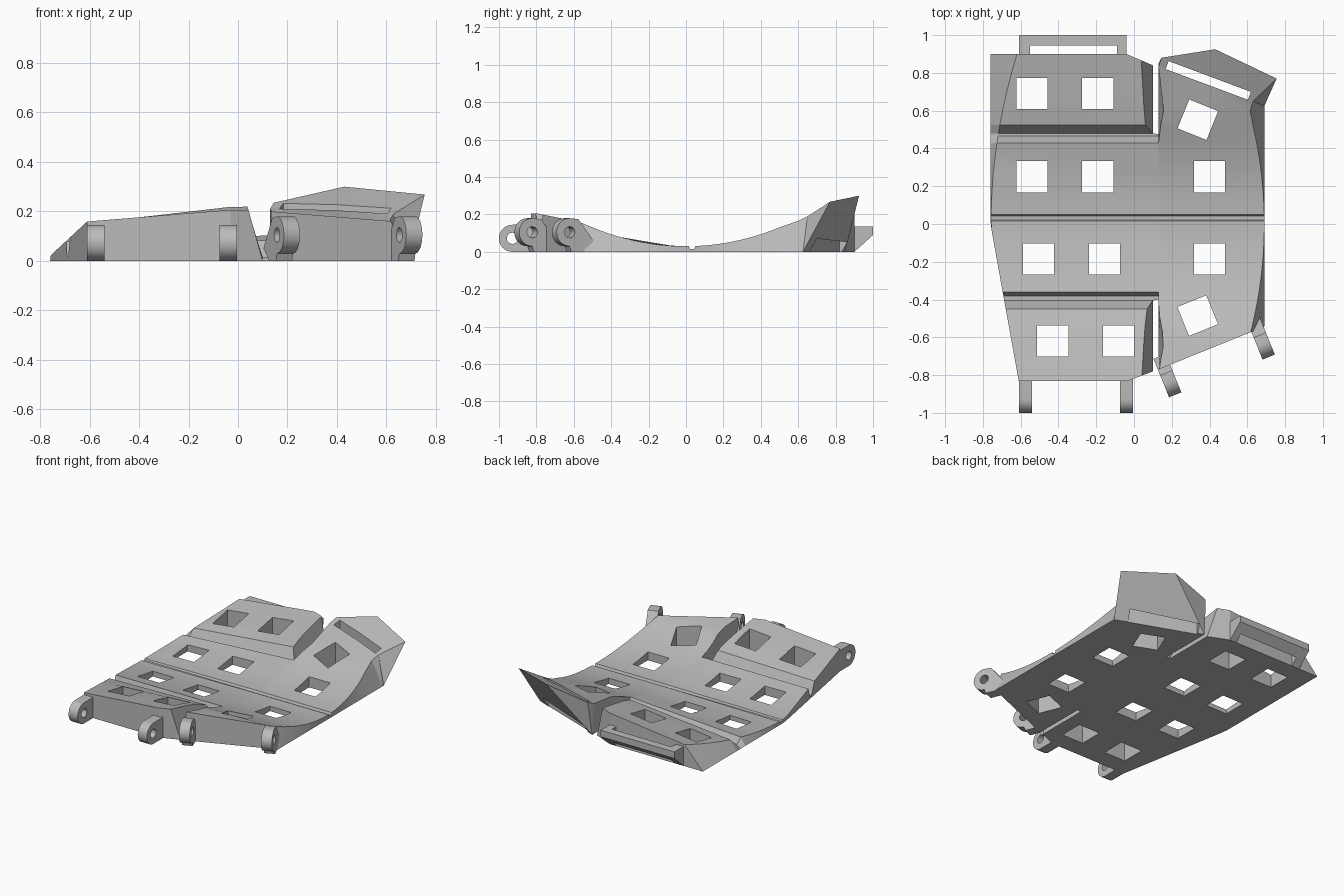
import bpy, bmesh, math
from mathutils import Vector, Matrix

if "Cube" in bpy.data.objects:
    bpy.data.objects.remove(bpy.data.objects["Cube"])

grey = bpy.data.materials.new("plain_grey")
grey.use_nodes = True
grey.diffuse_color = (0.5, 0.5, 0.5, 1)
grey.node_tree.nodes["Principled BSDF"].inputs["Base Color"].default_value = (0.5, 0.5, 0.5, 1)


def add_object(name, bm):
    bmesh.ops.recalc_face_normals(bm, faces=bm.faces)
    mesh = bpy.data.meshes.new(name)
    bm.to_mesh(mesh)
    bm.free()
    mesh.materials.append(grey)
    obj = bpy.data.objects.new(name, mesh)
    bpy.context.collection.objects.link(obj)
    return obj


def loft(sections):
    """Closed solid through a list of equal-length rings."""
    bm = bmesh.new()
    rings = [[bm.verts.new(p) for p in s] for s in sections]
    n = len(rings[0])
    for a, b in zip(rings, rings[1:]):
        for i in range(n):
            j = (i + 1) % n
            bm.faces.new((a[i], a[j], b[j], b[i]))
    bm.faces.new(rings[0])
    bm.faces.new(rings[-1])
    return bm


def trim(bm, point, normal):
    """Slice off everything on the normal side of an upright plane."""
    geom = bm.verts[:] + bm.edges[:] + bm.faces[:]
    cut = bmesh.ops.bisect_plane(bm, geom=geom, plane_co=(*point, 0), plane_no=(*normal, 0),
                                 clear_outer=True)
    edges = [e for e in cut["geom_cut"] if isinstance(e, bmesh.types.BMEdge)]
    bmesh.ops.edgeloop_fill(bm, edges=edges)


def cut_boxes(obj, boxes):
    """Cut upright holes given as (x, y, width, depth, degrees)."""
    bm = bmesh.new()
    for x, y, w, d, angle in boxes:
        m = (Matrix.Translation((x, y, 0.1)) @ Matrix.Rotation(math.radians(angle), 4, "Z")
             @ Matrix.Diagonal((w, d, 1, 1)))
        bmesh.ops.create_cube(bm, size=1, matrix=m)
    cutter = add_object(obj.name + "_cutter", bm)
    mod = obj.modifiers.new("holes", "BOOLEAN")
    mod.operation, mod.solver, mod.object = "DIFFERENCE", "EXACT", cutter
    bpy.context.view_layer.objects.active = obj
    bpy.ops.object.modifier_apply(modifier="holes")
    bpy.data.objects.remove(cutter)


def height(y):
    a = abs(y)
    return 0.03 + 0.4 * a * a if a < 0.57 else 0.16 + 0.2 * (a - 0.57)


def steps(a, b, n):
    return [a + (b - a) * i / n for i in range(n + 1)]


GROOVE = 0.015
front_half = steps(-0.36, 0.015, 7)
rear_half = steps(0.05, 0.43, 7)


# Left panel: front flap, middle and rear flap joined by thin folding grooves
def left_section(y, kind):
    edge = -0.76 + 0.18 * max(-y, 0)
    crease = edge if y < 0 else -0.757 + 0.17 * y * y
    zl = 0.02 + 0.93 * (crease + 0.76)
    zr = height(y)
    xr = 0.1 - 0.28 * zr if kind == "flap" else 0.13
    base = 0.1 if kind == "flap" else 0.13
    if kind == "groove":
        zl = zr = GROOVE
    if kind == "toe":
        zl = zr = GROOVE
        base = xr = 0.1
    return [(edge, y, 0), (crease, y, zl), (xr, y, zr), (base, y, 0)]


rows = [(y, "flap") for y in steps(-0.83, -0.45, 4)]
rows += [(-0.405, "toe"), (-0.4, "groove"), (-0.38, "groove")]
rows += [(y, "middle") for y in front_half]
rows += [(0.022, "groove"), (0.043, "groove")]
rows += [(y, "middle") for y in rear_half]
rows += [(0.465, "groove"), (0.475, "groove"), (0.48, "toe")]
rows += [(y, "flap") for y in steps(0.525, 0.9, 4)]
bm = loft([left_section(y, k) for y, k in rows])
trim(bm, (-0.03, -0.83), (0.05, -0.13))
trim(bm, (-0.04, 0.9), (0.06, 0.14))
left_panel = add_object("left_panel", bm)
S = 0.165
cut_boxes(left_panel, [(x + dx, y, S, S, 0) for x, y in
                       ((-0.54, 0.69), (-0.54, 0.25), (-0.505, -0.185), (-0.43, -0.62))
                       for dx in (0, 0.348)])


# Right panel: one curved piece with a raised rear lip
def right_section(y, groove=False):
    z = height(y)
    xr = 0.69 - 0.55 * (z - 0.03)
    xl = 0.13 + 0.03 * max(0, 1 - abs(abs(y) - 0.62) / 0.16)
    if groove:
        z = GROOVE
    return [(0.13, y, 0), (xl, y, z), ((xl + xr) / 2, y, z), (xr, y, z), (0.69, y, 0)]


sections = [right_section(y) for y in steps(-0.8, -0.42, 5) + front_half]
sections += [right_section(0.022, True), right_section(0.043, True)]
sections += [right_section(y) for y in rear_half + [0.52, 0.6]]
sections.append([(0.13, 0.82, 0), (0.13, 0.83, 0.21), (0.4, 0.735, 0.205),
                 (0.63, 0.65, 0.19), (0.69, 0.61, 0)])
sections.append([(0.13, 0.85, 0), (0.145, 0.88, 0.235), (0.43, 0.925, 0.3),
                 (0.755, 0.77, 0.268), (0.69, 0.625, 0)])
bm = loft(sections)
trim(bm, (0.13, -0.77), (0.19, -0.47))
bmesh.ops.triangulate(bm, faces=bm.faces)
right_panel = add_object("right_panel", bm)
cut_boxes(right_panel, [(0.4, 0.25, S, S, 0), (0.4, -0.185, S, S, 0),
                        (0.338, 0.552, S, S, -22), (0.337, -0.485, S, S, 22),
                        (0.393, 0.76, 0.465, 0.045, -20.5)])


# Hinge lugs: rounded tabs with a pin hole, drawn as a filled outline
def lug(name, x, y, radius, z, tail, angle):
    outline = [(radius * math.cos(t), z + radius * math.sin(t))
               for t in [math.pi * (-0.5 + i / 20) for i in range(21)]] + tail
    pin = [(0.03 * math.cos(i * math.pi / 10), z + 0.03 * math.sin(i * math.pi / 10))
           for i in range(20)]
    curve = bpy.data.curves.new(name, "CURVE")
    curve.dimensions, curve.fill_mode, curve.extrude = "2D", "BOTH", 0.035
    for pts in (outline, pin):
        spline = curve.splines.new("POLY")
        spline.points.add(len(pts) - 1)
        for p, (u, v) in zip(spline.points, pts):
            p.co = (u, v, 0, 1)
        spline.use_cyclic_u = True
    temp = bpy.data.objects.new(name + "_outline", curve)
    bpy.context.collection.objects.link(temp)
    deps = bpy.context.evaluated_depsgraph_get()
    mesh = bpy.data.meshes.new_from_object(temp.evaluated_get(deps))
    bpy.data.objects.remove(temp)
    # outline u points forward (-y), v points up
    turn = Matrix(((0, -1, 0, 0), (-1, 0, 0, 0), (0, 1, 0, 0), (0, 0, 0, 1)))
    turn = Matrix(((0, 0, -1, 0), (-1, 0, 0, 0), (0, 1, 0, 0), (0, 0, 0, 1)))
    mesh.transform(Matrix.Translation((x, y, 0)) @ Matrix.Rotation(math.radians(angle), 4, "Z") @ turn)
    mesh.materials.clear()
    bm = bmesh.new()
    bm.from_mesh(mesh)
    bmesh.ops.remove_doubles(bm, verts=bm.verts, dist=0.0001)
    return add_object(name, bm)


square_tail = [(-0.11, 0.145), (-0.11, 0)]
point_tail = [(-0.05, 0.175), (-0.145, 0.05), (-0.085, 0), (-0.01, 0)]
lugs = [lug("left_lug_outer", -0.575, -0.928, 0.0725, 0.0725, square_tail, 0),
        lug("left_lug_inner", -0.04, -0.928, 0.0725, 0.0725, square_tail, 0),
        lug("right_lug_inner", 0.19, -0.835, 0.075, 0.105, point_tail, 22),
        lug("right_lug_outer", 0.685, -0.635, 0.075, 0.105, point_tail, 22)]

# Strap handle on the rear flap
profile = [(0.88, 0), (0.9, 0), (1.0, 0.09), (1.0, 0.135), (0.88, 0.135)]
handle = add_object("strap_handle", loft([[(x, y, z) for y, z in profile] for x in (-0.61, -0.04)]))
cut_boxes(handle, [(-0.32, 0.923, 0.46, 0.046, 0)])

# Smooth the gentle curves, keep the creases sharp
for obj in [left_panel, right_panel, handle] + lugs:
    bpy.ops.object.select_all(action="DESELECT")
    obj.select_set(True)
    bpy.context.view_layer.objects.active = obj
    bpy.ops.object.shade_smooth_by_angle(angle=math.radians(15))
